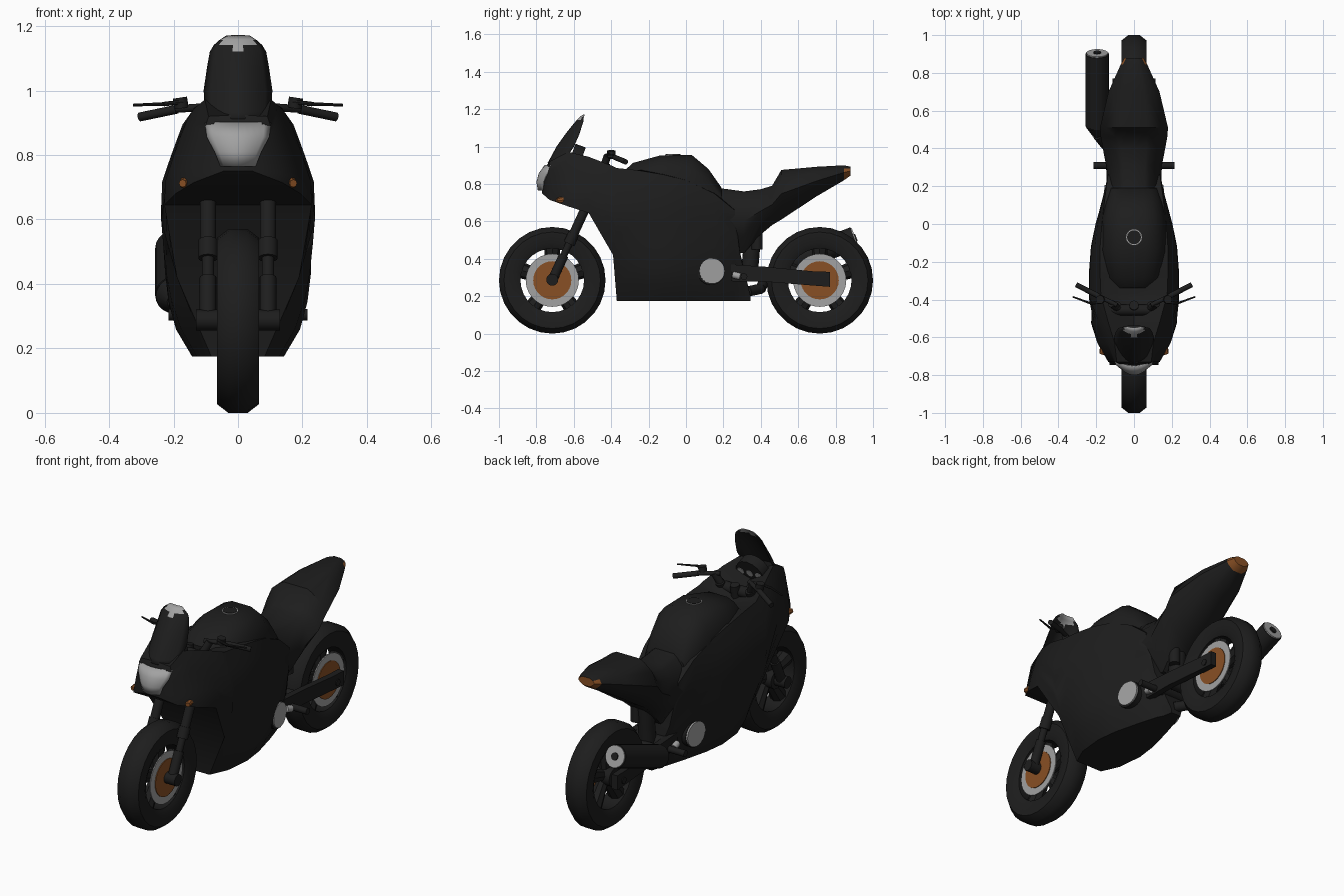
import bpy, bmesh, math
from mathutils import Vector

if "Cube" in bpy.data.objects:
    bpy.data.objects.remove(bpy.data.objects["Cube"])


def material(name, col):
    m = bpy.data.materials.new(name)
    m.diffuse_color = (*col, 1)
    m.use_nodes = True
    m.node_tree.nodes["Principled BSDF"].inputs["Base Color"].default_value = m.diffuse_color
    return m


BLACK = material("black paint", (0.0125, 0.0125, 0.0125))
GREY = material("light grey", (0.36, 0.36, 0.36))
ORANGE = material("burnt orange", (0.25, 0.08, 0.018))


def finish(name, bm, mats, rule=None, angle=40):
    bmesh.ops.recalc_face_normals(bm, faces=bm.faces)
    if rule:
        for f in bm.faces:
            f.material_index = rule(f)
    me = bpy.data.meshes.new(name)
    bm.to_mesh(me)
    bm.free()
    for m in mats:
        me.materials.append(m)
    ob = bpy.data.objects.new(name, me)
    bpy.context.collection.objects.link(ob)
    bpy.ops.object.select_all(action='DESELECT')
    ob.select_set(True)
    bpy.context.view_layer.objects.active = ob
    bpy.ops.object.shade_smooth_by_angle(angle=math.radians(angle))
    return ob


def loft(name, rings, mats, wrap=False, closed=True, rule=None):
    """Skin a row of equal rings; wrap joins last to first, otherwise ends are capped."""
    bm = bmesh.new()
    rows = [[bm.verts.new(p) for p in r] for r in rings]
    n = len(rings[0])
    for a, b in zip(rows, rows[1:] + (rows[:1] if wrap else [])):
        for i in range(n if closed else n - 1):
            j = (i + 1) % n
            bm.faces.new((a[i], a[j], b[j], b[i]))
    if closed and not wrap:
        bm.faces.new(rows[0])
        bm.faces.new(rows[-1])
    return finish(name, bm, mats, rule)


def tube(name, p, q, r, r2=None, mat=BLACK, seg=16):
    p, q = Vector(p), Vector(q)
    rot = (q - p).to_track_quat('Z', 'Y')
    rings = [[c + rot @ Vector((rad * math.cos(t), rad * math.sin(t), 0))
              for t in (2 * math.pi * i / seg for i in range(seg))]
             for c, rad in ((p, r), (q, r if r2 is None else r2))]
    return loft(name, rings, [mat])


def lathe(name, profile, centre, mat, seg=28):
    """Turn a closed (radius, x) profile about the x axis."""
    cy, cz = centre
    rings = [[(x, cy + r * math.cos(t), cz + r * math.sin(t)) for r, x in profile]
             for t in (2 * math.pi * i / seg for i in range(seg))]
    return loft(name, rings, [mat], wrap=True)


def half_ring(y, pts, zc=None):
    """Mirror a bottom-to-top half section; zc lowers or raises the centre top."""
    ring = [(x, y, z) for x, z in pts]
    if zc is not None:
        ring.append((0, y, zc))
    return ring + [(-x, y, z) for x, z in reversed(pts)]


# Wheels: tyre, hub, spokes and a brake disc on the right
def wheel(name, y, z):
    lathe(name + "_tyre", [(.17, -.05), (.2, -.065), (.258, -.065), (.285, -.03),
                           (.285, .03), (.258, .065), (.2, .065), (.17, .05)], (y, z), BLACK)
    tube(name + "_hub", (-.06, y, z), (.05, y, z), .05)
    c = Vector((0, y, z))
    for i in range(5):
        t = 2 * math.pi * i / 5 + math.pi / 2
        d = Vector((0, math.cos(t), math.sin(t)))
        tube(f"{name}_spoke_{i}", c + d * .03, c + d * .185, .03, .045, seg=8)
    lathe(name + "_brake_disc", [(.09, .052), (.142, .052), (.142, .058), (.09, .058)], (y, z), GREY)
    tube(name + "_disc_centre", (.047, y, z), (.062, y, z), .102, mat=ORANGE, seg=28)
    tube(name + "_axle", (-.12, y, z), (.12, y, z), .018)


wheel("front_wheel", -.715, .285)
wheel("rear_wheel", .715, .285)

# Main fairing: one front silhouette, scaled and clipped along the length
SIDE = [(.175, .15), (.25, .2), (.38, .237), (.6, .24), (.72, .235), (.82, .2), (.9, .17), (.98, .12)]


def side_width(z, low):
    w = SIDE[-1][1]
    for (z0, w0), (z1, w1) in zip(SIDE, SIDE[1:]):
        if z <= z1:
            w = w0 + (w1 - w0) * (z - z0) / (z1 - z0)
            break
    t = min(1, max(0, (z - .2) / .4))
    return w * (low + (1 - low) * t)


# columns: y, bottom, edge top, centre top, width scale, extra narrowing low down
rings = []
for y, zb, zt, zc, s, low in [
        (-.77, .75, .84, .85, .2, 1), (-.73, .715, .92, .925, .58, 1),
        (-.63, .68, .972, .92, .82, 1), (-.52, .645, .945, .85, .96, 1),
        (-.39, .42, .895, .83, 1, .55), (-.37, .175, .885, .83, 1, .55),
        (-.27, .175, .875, .85, 1, .85), (-.12, .175, .85, .87, .95, 1), (0, .175, .82, .84, .85, 1),
        (.15, .175, .75, .76, .68, .88), (.26, .175, .66, .68, .58, .65),
        (.29, .175, .42, .43, .55, .5), (.345, .175, .20, .20, .5, .4)]:
    zs = [zb + (zt - zb) * i / 8 for i in range(9)]
    rings.append(half_ring(y, [(side_width(z, low) * s, z) for z in zs], zc))
loft("fairing", rings, [BLACK])


# Tank and tail
def body(name, table, shape, mats, rule=None):
    loft(name, [half_ring(y, [(w * f, zb + (zt - zb) * h) for h, f in shape])
                for y, zb, zt, w in table], mats, rule=rule)


body("fuel_tank", [(-.34, .70, .86, .12), (-.285, .70, .912, .155), (-.14, .70, .952, .178),
                   (.03, .68, .956, .168), (.12, .64, .88, .15), (.19, .58, .78, .135)],
     [(0, 1), (.45, 1), (.75, .87), (.92, .64), (1, .35)], [BLACK])
body("seat_and_tail", [(.10, .46, .79, .145), (.2, .43, .775, .143), (.31, .43, .76, .148),
                       (.40, .53, .772, .165), (.46, .58, .79, .176), (.51, .61, .875, .18),
                       (.7, .735, .892, .135), (.845, .82, .9, .07), (.88, .845, .892, .05)],
     [(0, .4), (.28, .8), (.52, 1), (.8, .82), (.95, .55), (1, .4)], [BLACK, ORANGE],
     rule=lambda f: int(f.calc_center_median().y > .85 and f.normal.z < .6))
tube("fuel_cap", (0, -.07, .945), (0, -.07, .957), .042, mat=GREY)
tube("fuel_cap_centre", (0, -.07, .95), (0, -.07, .959), .037)


# Curved front panels: rows of centre y, z, half width and sweep back
def panel(name, rows, mats, rule=None, thick=.004):
    us = [-1 + i / 5 for i in range(11)]
    ob = loft(name, [[(w * u, y + d * u * u, z) for u in us] for y, z, w, d in rows],
              mats, closed=False, rule=rule)
    mod = ob.modifiers.new("thickness", 'SOLIDIFY')
    mod.thickness = thick
    mod.offset = 0
    return ob


def tip(f):
    c = f.calc_center_median()
    return int(c.z > 1.12 + .5 * abs(c.x))


panel("windscreen", [(-.738, .912, .085, .05), (-.725, .935, .102, .08), (-.69, 1.0, .105, .09),
                     (-.64, 1.07, .095, .07), (-.60, 1.12, .086, .045), (-.583, 1.14, .074, .035),
                     (-.568, 1.156, .056, .02), (-.548, 1.17, .035, .005)],
      [BLACK, GREY], rule=tip)
panel("headlight", [(-.752, .90, .10, .03), (-.784, .855, .095, .042),
                    (-.796, .81, .07, .034), (-.788, .765, .052, .025)], [GREY], thick=.008)

# Instruments behind the screen
tube("instrument_panel", (0, -.62, .935), (0, -.565, .915), .085)
for i in (-1, 0, 1):
    tube(f"gauge_{i + 1}", (i * .055, -.58, .93), (i * .055, -.561, .922), .02, mat=GREY)
tube("steering_yoke", (-.12, -.455, .87), (.12, -.455, .87), .03)
tube("steering_stem", (0, -.45, .8), (0, -.43, .91), .025)

# Parts repeated on both sides
for s, side in ((-1, "left"), (1, "right")):
    def T(name, p, q, r, r2=None, mat=BLACK, seg=16):
        return tube(f"{name}_{side}", (s * p[0], *p[1:]), (s * q[0], *q[1:]), r, r2, mat, seg)

    # Fork
    def fork_point(z):
        return (.093, -.715 + (z - .285) * .46, z)
    T("fork_lower", fork_point(.285), fork_point(.42), .026)
    T("fork_slider", fork_point(.41), fork_point(.50), .019)
    T("fork_collar", fork_point(.48), fork_point(.535), .03)
    T("fork_upper", fork_point(.53), fork_point(.90), .025)
    T("axle_clamp", (.065, -.715, .288), (.13, -.715, .288), .032)
    # Handlebar, lever and controls
    T("bar_clamp", (.093, -.44, .89), (.12, -.42, .95), .02)
    T("handlebar", (.09, -.43, .95), (.2, -.375, .942), .012)
    T("grip", (.19, -.38, .942), (.305, -.322, .918), .014)
    T("lever", (.17, -.415, .965), (.23, -.42, .958), .007, seg=8)
    T("lever_tip", (.23, -.42, .958), (.325, -.385, .955), .006, .004, seg=8)
    T("fluid_pot", (.175, -.40, .945), (.18, -.40, .978), .022)
    # Turn signal, engine cover, peg and swingarm
    T("turn_signal", (.15, -.63, .715), (.172, -.69, .712), .03, .012, ORANGE, 8)
    T("engine_housing", (.05, .12, .335), (.155, .135, .335), .075, seg=24)
    T("engine_cover", (.12, .135, .335), (.163, .14, .335), .068, mat=GREY, seg=24)
    T("foot_peg", (.08, .31, .305), (.215, .31, .305), .018)
    T("peg_bracket", (.12, .25, .315), (.125, .29, .305), .018, mat=GREY)
    rings = [[(s * x, y, z + dz) for x, dz in ((.08, -h), (.115, -h), (.115, h), (.08, h))]
             for y, z, h in ((.24, .325, .045), (.42, .318, .04), (.68, .295, .038), (.77, .29, .04))]
    loft(f"swingarm_{side}", rings, [BLACK])

# Rear shock and swingarm pivot
tube("swingarm_pivot", (-.115, .31, .325), (.115, .31, .325), .04)
tube("swingarm_bridge", (-.1, .39, .32), (.1, .39, .32), .032)
tube("rear_shock", (0, .34, .33), (0, .36, .56), .045)
tube("shock_reservoir", (.04, .38, .45), (.04, .38, .56), .03)

# Exhaust on the left, with a grey end
path = [(0, .22, .225), (0, .33, .225), (-.07, .40, .24), (-.15, .42, .29), (-.19, .47, .345)]
for i, (p, q) in enumerate(zip(path, path[1:])):
    tube(f"exhaust_pipe_{i}", p, q, .028)
a, b = Vector((-.195, .52, .365)), Vector((-.195, .90, .51))
d = (b - a).normalized()
tube("muffler_cone", path[-1], a, .03, .06, seg=20)
tube("muffler", a, b, .062, seg=20)
tube("muffler_end", b - d * .01, b + d * .006, .057, mat=GREY, seg=20)
tube("muffler_outlet", b, b + d * .012, .02)
